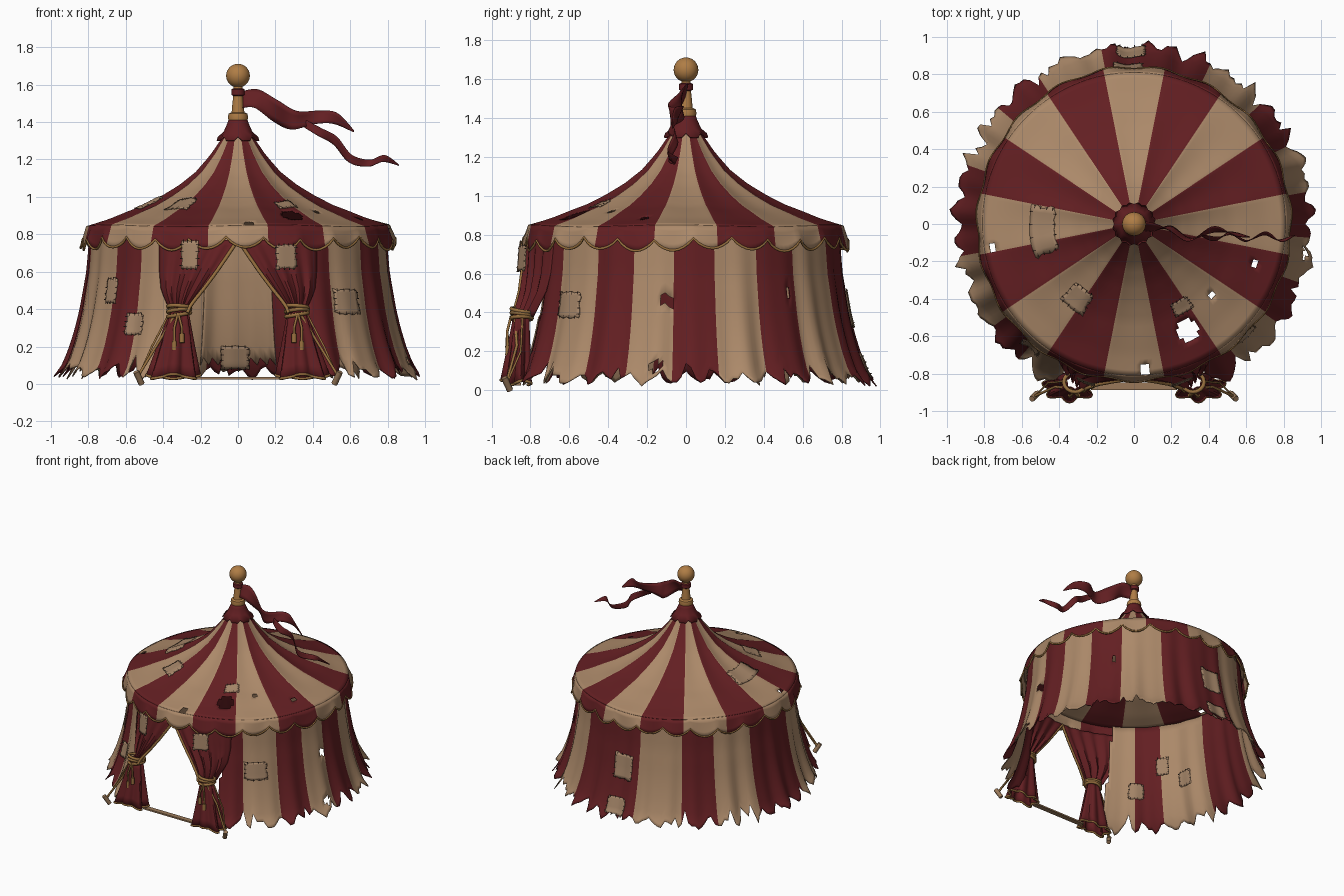
import bpy, bmesh, math, random
from mathutils import Vector

if "Cube" in bpy.data.objects:
    bpy.data.objects.remove(bpy.data.objects["Cube"])
random.seed(4)
TAU = math.tau


def material(name, rgb):
    m = bpy.data.materials.new(name)
    m.diffuse_color = (*rgb, 1)
    m.use_nodes = True
    m.node_tree.nodes["Principled BSDF"].inputs["Base Color"].default_value = m.diffuse_color
    return m


RED = material("faded_red", (0.125, 0.0135, 0.016))
CREAM = material("aged_cream", (0.410, 0.250, 0.142))
GOLD = material("worn_gold", (0.430, 0.205, 0.060))
TRIM = material("rope_trim", (0.310, 0.160, 0.048))
PATCH = material("patch_cloth", (0.370, 0.232, 0.137))
STITCH = material("dark_stitch", (0.060, 0.035, 0.025))
WOOD = material("wood", (0.320, 0.190, 0.100))


def lerp_table(pts, x):
    for (x0, y0), (x1, y1) in zip(pts, pts[1:]):
        if x <= x1:
            t = max(0, (x - x0) / (x1 - x0))
            return y0 + (y1 - y0) * t
    return pts[-1][1]


def finish(bm, name, mats, thick=0, smooth=True):
    me = bpy.data.meshes.new(name)
    bm.to_mesh(me)
    bm.free()
    ob = bpy.data.objects.new(name, me)
    bpy.context.collection.objects.link(ob)
    for m in mats:
        me.materials.append(m)
    if smooth:
        bpy.ops.object.select_all(action='DESELECT')
        bpy.context.view_layer.objects.active = ob
        ob.select_set(True)
        bpy.ops.object.shade_smooth_by_angle(angle=math.radians(40))
    if thick:
        s = ob.modifiers.new("thickness", 'SOLIDIFY')
        s.thickness, s.offset = thick, 0
    return ob


def sheet(name, rows, cols, point, mats, pick=lambda i, j: 0, closed=True,
          keep=lambda c, i, j: True, thick=0.006):
    """Grid of quads from point(i, j); colour by pick, holes by keep."""
    bm = bmesh.new()
    n = cols if closed else cols + 1
    v = [[bm.verts.new(point(i, j)) for j in range(n)] for i in range(rows + 1)]
    for i in range(rows):
        for j in range(cols):
            k = (j + 1) % n
            q = (v[i][j], v[i][k], v[i + 1][k], v[i + 1][j])
            if keep(sum((p.co for p in q), Vector()) / 4, i, j):
                bm.faces.new(q).material_index = pick(i, j)
    bmesh.ops.delete(bm, geom=[p for p in bm.verts if not p.link_faces], context='VERTS')
    return finish(bm, name, mats, thick)


def cord(name, pts, radius, mat, closed=False):
    cu = bpy.data.curves.new(name, 'CURVE')
    cu.dimensions, cu.bevel_depth, cu.bevel_resolution = '3D', radius, 1
    cu.use_fill_caps = True
    sp = cu.splines.new('POLY')
    sp.points.add(len(pts) - 1)
    for p, c in zip(sp.points, pts):
        p.co = (*c, 1)
    sp.use_cyclic_u = closed
    cu.materials.append(mat)
    ob = bpy.data.objects.new(name, cu)
    bpy.context.collection.objects.link(ob)


def lathe(name, profile, mat, seg=24):
    sheet(name, len(profile) - 1, seg, lambda i, j: Vector((
        profile[i][0] * math.cos(TAU * j / seg), profile[i][0] * math.sin(TAU * j / seg),
        profile[i][1])), [mat], thick=0)


# Cloth surfaces: angle plus height for the wall, angle plus radius for the roof
WALL = [(0.0, 1.0), (.04, .965), (.1, .922), (.2, .885), (.3, .857), (.4, .835), (.6, .803), (.85, .785)]
ROOF = [(.05, 1.37), (.08, 1.32), (.15, 1.22), (.23, 1.13), (.32, 1.06), (.42, 1.0),
        (.52, .95), (.6, .92), (.7, .88), (.81, .845)]


def wall_pt(a, z, off=0):
    r = lerp_table(WALL, z) + off
    r += (.003 + .012 * max(0, 1 - z / .8) ** 1.5) * (math.sin(23 * a) + .6 * math.sin(37 * a + 1))
    return Vector((r * math.cos(a), r * math.sin(a), z))


def roof_pt(a, r, off=0):
    sag = abs(math.sin(8 * (a + math.radians(11.25))))
    z = lerp_table(ROOF, r) - .014 * sag * math.sin(math.pi * min(1, r / .81)) \
        + .006 * r * math.sin(5 * a + 2)
    return Vector((r * math.cos(a), r * math.sin(a), z + off))


# Striped wall with ragged hem and front doorway
EDGES = [-4, 11, 27, 43, 65, 100, 123, 139, 160, 190, 216, 230, 250, 308, 326, 341, 356]
WN, WR = 240, 16
hem = [.02 + .018 * abs(j % 6 - 3) + random.random() * .025
       + (random.uniform(.03, .1) if random.random() < .12 else 0) for j in range(WN)]


def wall_grid(i, j):
    t = (i / WR) ** 1.3
    return wall_pt(TAU * j / WN, hem[j] + (.835 - hem[j]) * t)


def wall_stripe(i, j):
    d = (j + .5) * 360 / WN
    d = d - 360 if d >= 356 else d
    return sum(d >= e for e in EDGES[1:]) % 2


wall_holes = [(wall_pt(math.radians(-7), .45), .032), (wall_pt(math.radians(40), .5), .018),
              (wall_pt(math.radians(-10), .13), .03)]
sheet("wall", WR, WN, wall_grid, [RED, CREAM], wall_stripe,
      keep=lambda c, i, j: not (c.y < 0 and abs(c.x) < .37)
      and all((c - h).length > r for h, r in wall_holes))

# Cream lining facing the doorway
sheet("back_lining", 10, 24, lambda i, j: wall_pt(math.radians(77 + 26 * j / 24),
      .10 + .02 * (j % 3) + (.72 - .02 * (j % 3)) * i / 10, -.012), [CREAM], closed=False, thick=.004)

# Striped roof with torn holes
RN, RR = 208, 26
A0 = math.radians(-11.25)
roof_stripe = lambda i, j: (j // 13) % 2
roof_holes = [(.29, -.57, .058), (-.76, -.12, .025), (.64, -.22, .02), (-.46, -.25, .013),
              (.42, -.38, .013), (-.65, .24, .013), (.06, -.78, .025)]
sheet("roof", RR, RN, lambda i, j: roof_pt(A0 + TAU * j / RN, .81 - .755 * i / RR),
      [CREAM, RED], roof_stripe,
      keep=lambda c, i, j: all(math.hypot(c.x - x, c.y - y) > r for x, y, r in roof_holes))


# Scalloped valance and its cord
def valance_pt(i, j):
    a, s, t = A0 + TAU * j / RN, (j % 8) / 8, i / 4
    top = roof_pt(a, .81).z
    low = .778 - .055 * math.sin(math.pi * s) ** .8 + .008 * math.sin(7 * a)
    r = .81 + .026 * t + .008 * t * math.sin(19 * a)
    return Vector((r * math.cos(a), r * math.sin(a), top + (low - top) * t))


sheet("valance", 4, RN, valance_pt, [CREAM, RED], roof_stripe)
cord("valance_cord", [valance_pt(4, j) for j in range(RN)], .007, TRIM, True)

# Top collar, pole and ball
sheet("peak_collar", 3, 32, lambda i, j: Vector((
    (r := (.045, .055, .075, .105 + .01 * (j % 2))[i]) * math.cos(TAU * j / 32),
    r * math.sin(TAU * j / 32), (1.42, 1.39, 1.345, 1.30 + .02 * ((j * 5) % 4 == 0))[i])), [RED])
lathe("pole", [(.0, 1.40), (.05, 1.405), (.054, 1.425), (.05, 1.445), (.034, 1.452), (.03, 1.5),
               (.024, 1.55), (.024, 1.6)], GOLD)
lathe("pennant_band", [(.026, 1.54), (.036, 1.545), (.036, 1.575), (.026, 1.58)], RED)
lathe("pole_ball", [(.0635 * math.sin(math.pi * k / 16), 1.648 - .0635 * math.cos(math.pi * k / 16))
                    for k in range(17)], GOLD, 32)


# Two-tailed pennant: x, y, z, half width, smoothed through the points
def ribbon(name, pts):
    def at(i, j):
        u = i / 6
        k = min(int(u), len(pts) - 2)
        t = u - k
        quad = [pts[max(0, min(len(pts) - 1, k + d))] for d in (-1, 0, 1, 2)]
        x, y, z, w = [.5 * (2 * b + (c - a) * t + (2 * a - 5 * b + 4 * c - d) * t * t
                            + (3 * b - a - 3 * c + d) * t ** 3) for a, b, c, d in zip(*quad)]
        s = j / 2 - 1
        return Vector((x + .25 * w * s, y + .5 * w * s * math.sin(u * 2), z + w * s))
    sheet(name, 6 * (len(pts) - 1), 4, at, [RED], closed=False, thick=.004)


ribbon("pennant_upper", [(.02, 0, 1.52, .048), (.1, -.02, 1.525, .048), (.2, -.03, 1.46, .055),
                         (.3, -.08, 1.41, .05), (.42, -.03, 1.425, .035), (.52, -.05, 1.42, .03),
                         (.62, -.07, 1.35, .004)])
ribbon("pennant_lower", [(.36, -.06, 1.39, .02), (.44, -.08, 1.345, .022), (.52, -.05, 1.30, .024),
                         (.6, -.09, 1.205, .022), (.7, -.05, 1.18, .018), (.78, -.09, 1.205, .018),
                         (.86, -.06, 1.17, .003)])

# Door curtains, ties, tassels, guy ropes and pegs, mirrored left and right
INNER = [(.38, .27), (.42, .255), (.5, .19), (.6, .115), (.68, .06), (.77, 0)]
OUTER = [(.38, .36), (.42, .375), (.5, .41), (.6, .42), (.77, .42)]
for side, tag in ((-1, "left"), (1, "right")):
    def drape(i, j):
        z = .38 + .39 * i / 12
        s = j / 24
        x = lerp_table(INNER, z) * (1 - s) + lerp_table(OUTER, z) * s
        off = lerp_table([(.38, .1), (.5, .06), (.77, .03)], z)
        fold = .016 * math.sin(s * 27) * lerp_table([(.38, 1), (.77, .3)], z)
        return Vector((side * x, -math.sqrt(lerp_table(WALL, z) ** 2 - x * x) - off * (1 - s * .6) + fold, z))

    def skirt(i, j):
        t, a = i / 6, TAU * j / 56
        lobe = 1 + (.1 + .08 * t) * math.sin(7 * a)
        return Vector((side * (.315 + .03 * t) + (.045 + .08 * t) * lobe * math.cos(a),
                       -.845 - .025 * t + (.035 + .035 * t) * lobe * math.sin(a),
                       .39 - .35 * t + .012 * t * math.sin(3 * a)))

    sheet(tag + "_curtain", 12, 24, drape, [RED], closed=False)
    sheet(tag + "_curtain_skirt", 6, 56, skirt, [RED])
    cord(tag + "_curtain_edge", [drape(i, 0) for i in range(13)], .010, TRIM)
    cord(tag + "_skirt_edge", [skirt(6, j) for j in range(56)], .008, TRIM, True)
    for k in range(3):
        cord(tag + "_tie", [(side * .315 + .06 * math.cos(TAU * m / 16), -.845 + .053 * math.sin(TAU * m / 16),
                             .37 + .02 * k + .01 * math.cos(TAU * m / 16 + k)) for m in range(16)],
             .011, TRIM, True)
    for dx, low in ((-.02, .24), (.02, .20)):
        x = side * (.32 + dx)
        cord(tag + "_tassel_cord", [(side * .32, -.90, .38), (x, -.92, .3), (x, -.915, low)], .007, TRIM)
        cord(tag + "_tassel", [(x, -.915, low + .03), (x, -.918, low - .02)], .014, TRIM)
    cord(tag + "_guy_rope", [(side * .33, -.88, .38), (side * .42, -.87, .23), (side * .53, -.92, .05)], .008, TRIM)
    cord(tag + "_rear_guy_rope", [(side * .36, -.84, .39), (side * .46, -.85, .2), (side * .53, -.92, .04)], .006, TRIM)
    cord(tag + "_peg", [(side * .515, -.905, .0), (side * .545, -.935, .065)], .017, WOOD)

# Door sill
bm = bmesh.new()
bmesh.ops.create_cube(bm, size=1)
for p in bm.verts:
    p.co = (p.co.x * .46, p.co.y * .04 - .868, p.co.z * .012 + .03)
finish(bm, "door_sill", [WOOD], smooth=False)

# Sewn patches: surface, angle in degrees, height or radius, width, length, offset
PATCHES = [(wall_pt, 215, .50, .09, .13, .01), (wall_pt, 230, .32, .11, .11, .01),
           (wall_pt, 215, .50, .09, .13, -.01), (wall_pt, 229, .32, .11, .11, -.01),
           (wall_pt, 203, .38, .10, .11, -.01),
           (wall_pt, 314, .44, .16, .13, .01), (wall_pt, 92, .42, .15, .19, .01),
           (wall_pt, 91, .13, .15, .12, .012), (wall_pt, 91, .14, .15, .12, -.022),
           (wall_pt, 253, .69, .085, .15, .085), (wall_pt, 287, .68, .10, .13, .085),
           (roof_pt, 184, .49, .25, .13, .008), (roof_pt, 233, .50, .13, .12, .008),
           (roof_pt, 300, .51, .10, .07, .008)]
thread = bmesh.new()
for surf, deg, h, w, l, off in PATCHES:
    rad = lerp_table(WALL, h) if surf is wall_pt else h
    rough = [[random.uniform(-.1, .1) for _ in range(9)] for _ in range(9)]

    def on(u, v, lift=0):
        return surf(math.radians(deg) + u * w / rad, h + v * l, off + math.copysign(lift, off))

    def cloth(i, j):
        e = rough[i][j] if i in (0, 8) or j in (0, 8) else 0
        return on((j / 8 - .5) * (1 + e), (i / 8 - .5) * (1 + e))

    sheet("patch", 8, 8, cloth, [PATCH], closed=False, thick=.004)
    for k in range(16):
        c = (k // 4 + .5) / 4 - .5
        e = .48 if k % 2 else -.48
        flat = k % 4 < 2
        du, dv = (.0025 / w, .009 / l) if flat else (.009 / w, .0025 / l)
        u, v = (c, e) if flat else (e, c)
        thread.faces.new([thread.verts.new(on(u + p * du, v + q * dv, .005))
                          for p, q in ((-1, -1), (1, -1), (1, 1), (-1, 1))])
finish(thread, "patch_stitches", [STITCH], smooth=False)
